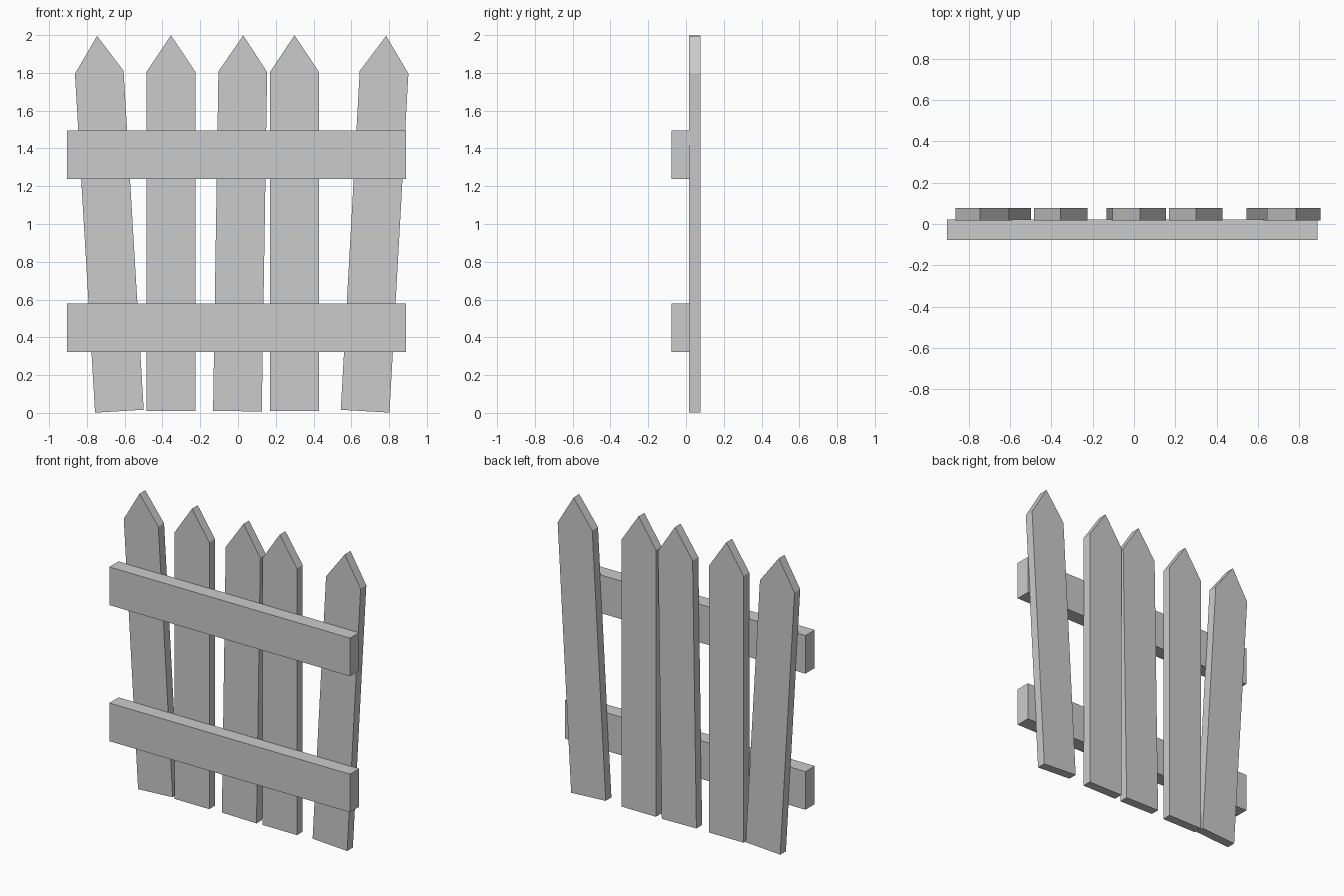
import bpy, bmesh
from math import radians
from mathutils import Matrix

if "Cube" in bpy.data.objects:
    bpy.data.objects.remove(bpy.data.objects["Cube"])


def prism(name, profile, y0, y1, matrix=Matrix()):
    """Extrude an (x, z) outline from y0 to y1."""
    bm = bmesh.new()
    face = bm.faces.new([bm.verts.new((x, y0, z)) for x, z in profile])
    ext = bmesh.ops.extrude_face_region(bm, geom=[face])
    verts = [v for v in ext["geom"] if isinstance(v, bmesh.types.BMVert)]
    bmesh.ops.translate(bm, verts=verts, vec=(0, y1 - y0, 0))
    bmesh.ops.recalc_face_normals(bm, faces=bm.faces)
    mesh = bpy.data.meshes.new(name)
    bm.to_mesh(mesh)
    bm.free()
    obj = bpy.data.objects.new(name, mesh)
    obj.matrix_world = matrix
    bpy.context.collection.objects.link(obj)
    return obj


# Pointed pickets: base centre x, lean in degrees
HALF = 0.129
outline = [(-HALF, 0), (HALF, 0), (HALF, 1.797), (0, 1.99), (-HALF, 1.797)]
pickets = [(-0.628, -3.4), (-0.355, 0), (-0.003, 0.9), (0.299, 0), (0.673, 3.2)]
for i, (x, lean) in enumerate(pickets, 1):
    m = Matrix.Translation((x, 0, 0.009)) @ Matrix.Rotation(radians(lean), 4, 'Y')
    prism(f"picket_{i}", outline, 0.017, 0.078, m)

# Horizontal rails across the front
X0, X1 = -0.905, 0.889
for name, z0, z1 in (("lower_rail", 0.322, 0.579), ("upper_rail", 1.239, 1.496)):
    prism(name, [(X0, z0), (X1, z0), (X1, z1), (X0, z1)], -0.078, 0.021)
